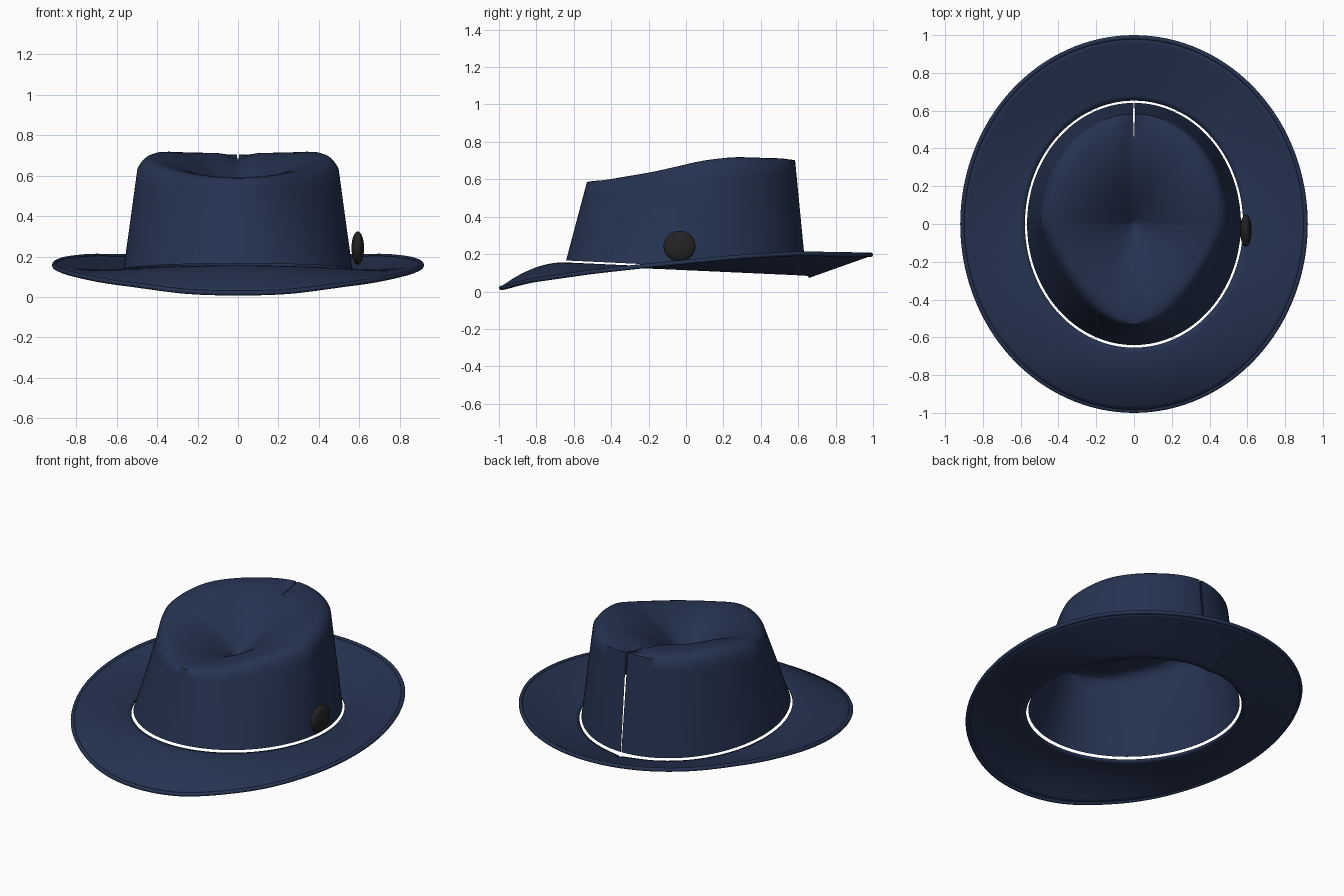
import bpy, bmesh
from math import sin, cos, pi, exp, radians

cube = bpy.data.objects.get("Cube")
if cube:
    bpy.data.objects.remove(cube)


def material(name, rgb, roughness=0.8):
    m = bpy.data.materials.new(name)
    m.use_nodes = True
    color = (*rgb, 1)
    m.diffuse_color = color
    node = m.node_tree.nodes["Principled BSDF"]
    node.inputs["Base Color"].default_value = color
    node.inputs["Roughness"].default_value = roughness
    return m


navy = material("navy felt", (0.019, 0.033, 0.083))
black = material("black button", (0.017, 0.017, 0.017))


def smooth(obj, angle=50):
    bpy.ops.object.select_all(action="DESELECT")
    obj.select_set(True)
    bpy.context.view_layer.objects.active = obj
    bpy.ops.object.shade_smooth_by_angle(angle=radians(angle))


def sheet(name, func, nu, nv, wrap_u, wrap_v, mat):
    """Grid surface: func(u, v), u around and v across, both from 0 to 1."""
    bm = bmesh.new()
    cols = nu if wrap_u else nu + 1
    rows = nv if wrap_v else nv + 1
    grid = [[bm.verts.new(func(i / nu, j / nv)) for i in range(cols)] for j in range(rows)]
    for j in range(nv):
        for i in range(nu):
            a, b = grid[j], grid[(j + 1) % rows]
            k = (i + 1) % cols
            bm.faces.new((a[i], a[k], b[k], b[i]))
    bmesh.ops.remove_doubles(bm, verts=bm.verts, dist=0.0002)
    bmesh.ops.recalc_face_normals(bm, faces=bm.faces)
    mesh = bpy.data.meshes.new(name)
    bm.to_mesh(mesh)
    bm.free()
    mesh.materials.append(mat)
    obj = bpy.data.objects.new(name, mesh)
    bpy.context.collection.objects.link(obj)
    return obj


def lerp(a, b, t):
    return a + (b - a) * t


def profile(points, x):
    """Piecewise linear profile, lightly averaged to round its corners."""
    def raw(q):
        for (x0, z0), (x1, z1) in zip(points, points[1:]):
            if q <= x1:
                return lerp(z0, z1, (max(q, x0) - x0) / (x1 - x0))
        return points[-1][1]
    return sum(raw(x + d * 0.03) for d in range(-2, 3)) / 5


EDGE = [(-1, 0.006), (-0.85, 0.05), (-0.5, 0.1), (-0.2, 0.133), (0, 0.152),
        (0.3, 0.18), (0.6, 0.197), (1, 0.19)]
CREST = [(-0.53, 0.59), (-0.2, 0.64), (0.1, 0.7), (0.3, 0.72), (0.57, 0.712)]


def inner_z(s):
    return lerp(0.15, 0.09, (s + 1) / 2)


# Brim: dips over the front, turns up at the back, with a seam crease behind
def brim_point(u, v):
    a = 2 * pi * u + pi / 2
    c, s = cos(a), sin(a)
    x, y = lerp(0.578, 0.908, v) * c, lerp(0.655, 0.988, v) * s
    z0, z1 = inner_z(s), profile(EDGE, s * 0.988) + 0.006
    power = lerp(1.9, 1.0, (s + 1) / 2)
    z = lerp(z0, z1, v ** power)
    if y > 0:
        z -= 0.012 * exp(-abs(x) / 0.05) * (1 - v)
    return x, y, z


brim = sheet("brim", brim_point, 128, 12, True, False, navy)
solid = brim.modifiers.new("felt thickness", "SOLIDIFY")
solid.thickness = 0.012
solid.offset = 0
smooth(brim)


# Rolled binding round the brim edge
def binding_point(u, v):
    x, y, z = brim_point(u, 1)
    a = 2 * pi * u + pi / 2
    r, b = 0.012, 2 * pi * v
    return x + r * cos(b) * cos(a), y + r * cos(b) * sin(a), z + r * sin(b)


smooth(sheet("brim_binding", binding_point, 128, 8, True, True, navy))


# Crown: tapered wall, teardrop top, central dent and a split back seam
WALL, ROWS = 10, 36


def outline(a):
    c, s = cos(a), sin(a)
    if s < 0:
        return 0.498 * c * (1 + 0.3 * s), 0.53 * s
    return 0.498 * c, 0.583 * s


def crown_point(u, v):
    row = v * ROWS
    wall = min(row / WALL, 1)
    top = max(row - WALL, 0) / (ROWS - WALL)
    split = lerp(0.003, 0.012, wall) * max(0, 1 - top * 3.5)
    a = pi / 2 + split + (2 * pi - 2 * split) * u
    c, s = cos(a), sin(a)
    ox, oy = outline(a)
    crest = profile(CREST, oy)
    drop = 0.008 + 0.045 * abs(c) ** 1.5
    if row <= WALL:
        x, y = lerp(0.566 * c, ox, wall), lerp(0.641 * s, oy, wall)
        return x, y, lerp(inner_z(s) + 0.016, crest - drop, wall)
    # Rounded shoulder, then the dent sinking to its deepest point
    scale = 1 - top
    x, y = ox * scale, oy * scale
    ridge = 0.86
    if scale > ridge:
        k = (scale - ridge) / (1 - ridge)
        z = crest - drop * k ** 2.5
    else:
        k = scale / ridge
        z = lerp(0.45, crest, k ** 1.1 * (2.1 - 1.1 * k))
    if y > 0:
        fade = min(1, scale * 1.5) * min(1, top * 8)
        z -= 0.03 * exp(-(x / 0.055) ** 2) * fade
    return x, y, z


smooth(sheet("crown", crown_point, 128, ROWS, False, False, navy), 60)

# Round flattened button on the side of the crown
bpy.ops.mesh.primitive_uv_sphere_add(segments=20, ring_count=12, radius=1,
                                     location=(0.592, -0.035, 0.242),
                                     rotation=(0, pi / 2, 0))
button = bpy.context.object
button.name = "side_button"
button.scale = (0.083, 0.086, 0.031)
button.data.materials.append(black)
smooth(button)
